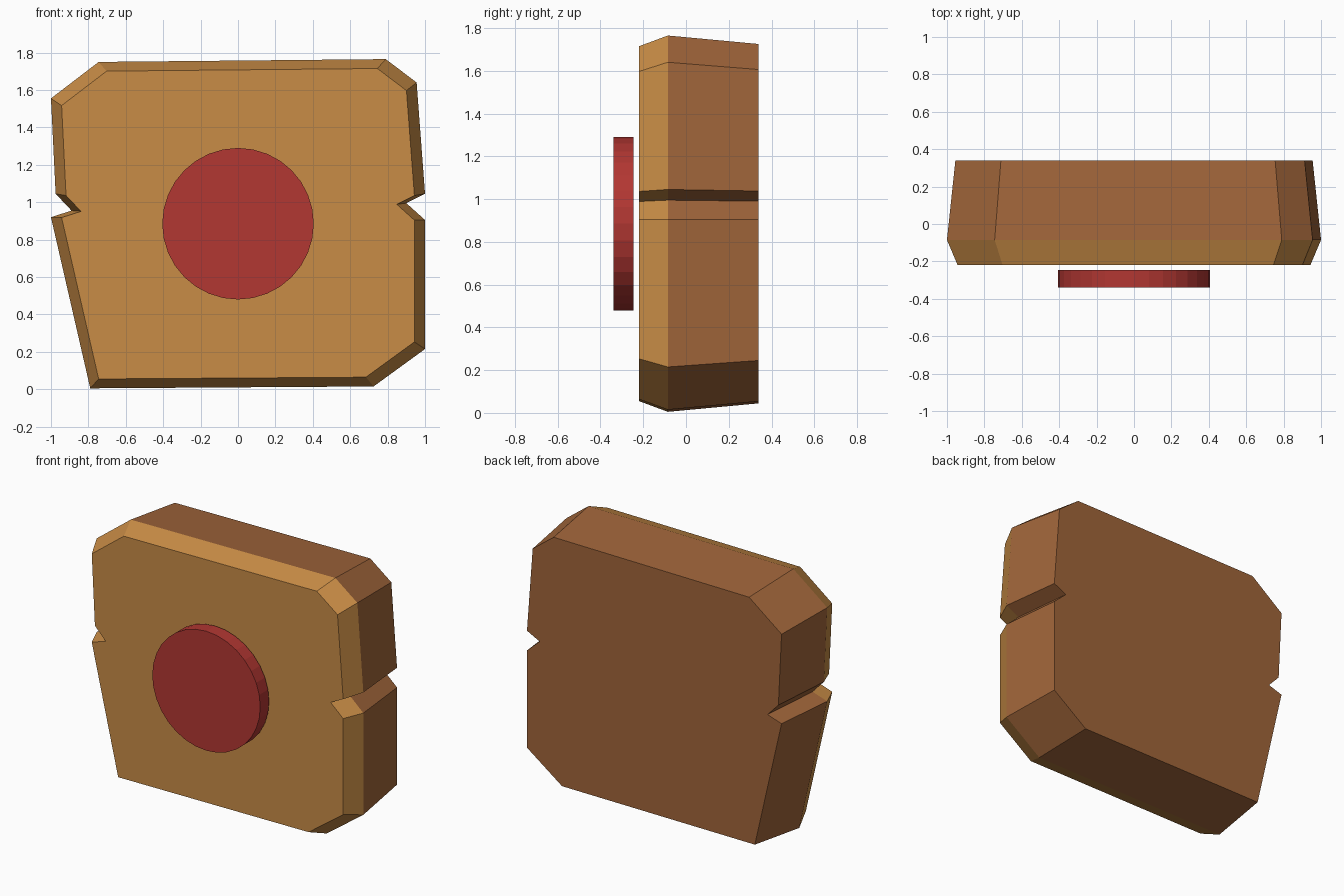
import bpy
import bmesh
import math

cube = bpy.data.objects.get("Cube")
if cube:
    bpy.data.objects.remove(cube, do_unlink=True)

CENTRE_Z = 0.885


def make_material(name, colour):
    mat = bpy.data.materials.new(name)
    mat.use_nodes = True
    mat.diffuse_color = (*colour, 1)
    bsdf = next(n for n in mat.node_tree.nodes if n.type == "BSDF_PRINCIPLED")
    bsdf.inputs["Base Color"].default_value = (*colour, 1)
    return mat


def make_loft(name, outline, sections, materials, band_materials):
    """Join scaled copies of an outline, given as (y, scale), and cap both ends."""
    bm = bmesh.new()
    rings = [
        [bm.verts.new((x * s, y, CENTRE_Z + (z - CENTRE_Z) * s)) for x, z in outline]
        for y, s in sections
    ]
    count = len(outline)
    bm.faces.new(rings[0]).material_index = band_materials[0]
    bm.faces.new(rings[-1][::-1]).material_index = band_materials[-1]
    for front, back, index in zip(rings, rings[1:], band_materials):
        for i in range(count):
            j = (i + 1) % count
            face = bm.faces.new((front[i], back[i], back[j], front[j]))
            face.material_index = index
    bmesh.ops.recalc_face_normals(bm, faces=bm.faces)
    mesh = bpy.data.meshes.new(name)
    bm.to_mesh(mesh)
    bm.free()
    for mat in materials:
        mesh.materials.append(mat)
    obj = bpy.data.objects.new(name, mesh)
    bpy.context.collection.objects.link(obj)
    return obj


tan = make_material("tan wood", (0.578, 0.262, 0.061))
brown = make_material("brown wood", (0.352, 0.130, 0.042))
red = make_material("red paint", (0.445, 0.038, 0.032))

# Chipped plank with cut corners and a notch on each side
plank_outline = [
    (-0.79, 0.005), (0.725, 0.015), (1, 0.215), (1, 0.905),
    (0.90, 0.995), (1, 1.045), (0.955, 1.64), (0.79, 1.765),
    (-0.745, 1.75), (-1, 1.555), (-0.975, 1.045), (-0.89, 0.955),
    (-1, 0.92),
]
# Tan bevelled front, brown tapering back
make_loft("wooden_block", plank_outline,
          [(-0.22, 0.943), (-0.085, 1), (0.34, 0.955)],
          [tan, brown], [0, 1])

# Round target disc floating just ahead of the front
SIDES = 32
RADIUS = 0.405
disc_outline = []
for k in range(SIDES):
    angle = math.tau * k / SIDES
    disc_outline.append((RADIUS * math.cos(angle),
                         CENTRE_Z + RADIUS * math.sin(angle)))
make_loft("target_disc", disc_outline, [(-0.34, 1), (-0.245, 1)], [red], [0])
